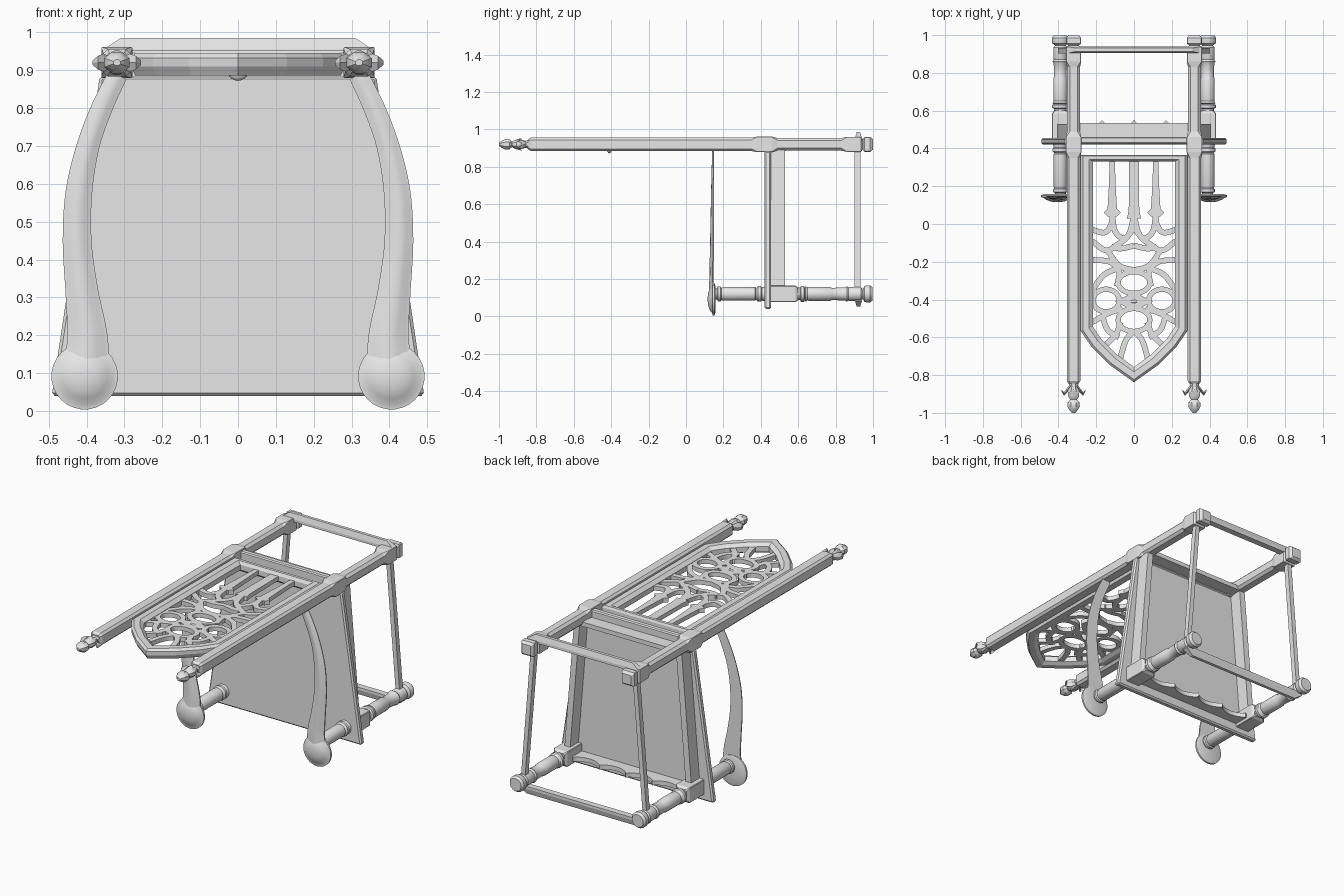
import bpy, bmesh, math
from mathutils import Vector

cube = bpy.data.objects.get("Cube")
if cube:
    bpy.data.objects.remove(cube, do_unlink=True)

gray = bpy.data.materials.new("plain_gray")
gray.use_nodes = True
gray.diffuse_color = (0.8, 0.8, 0.8, 1)
gray.node_tree.nodes["Principled BSDF"].inputs["Base Color"].default_value = (0.8, 0.8, 0.8, 1)


def finish(name, bm, smooth=False):
    bmesh.ops.recalc_face_normals(bm, faces=bm.faces[:])
    me = bpy.data.meshes.new(name)
    bm.to_mesh(me)
    bm.free()
    me.materials.append(gray)
    ob = bpy.data.objects.new(name, me)
    bpy.context.collection.objects.link(ob)
    if smooth:
        bpy.ops.object.select_all(action='DESELECT')
        ob.select_set(True)
        bpy.context.view_layer.objects.active = ob
        bpy.ops.object.shade_smooth_by_angle(angle=math.radians(35))
    return ob


def loft(bm, rings, closed=False, caps=True):
    """Skin a list of equal-length point loops."""
    vs = [[bm.verts.new(p) for p in r] for r in rings]
    n = len(vs[0])
    pairs = list(zip(vs, vs[1:])) + ([(vs[-1], vs[0])] if closed else [])
    for a, b in pairs:
        for i in range(n):
            j = (i + 1) % n
            bm.faces.new((a[i], a[j], b[j], b[i]))
    if caps and not closed:
        bm.faces.new(vs[0])
        bm.faces.new(vs[-1])


def lathe(name, x, z, profile, n=16, zs=1.0):
    """Turned part whose axis runs along y."""
    bm = bmesh.new()
    angles = [2 * math.pi * (i + 0.5) / n for i in range(n)]
    loft(bm, [[(x + r * math.cos(a), y, z + zs * r * math.sin(a)) for a in angles]
              for y, r in profile])
    return finish(name, bm, True)


def chamfered(name, x, z, sections):
    """Square bar along y; each section is (y, half width, chamfer)."""
    bm = bmesh.new()
    rings = []
    for y, h, c in sections:
        k = h - c
        oct8 = [(h, -k), (h, k), (k, h), (-k, h), (-h, k), (-h, -k), (-k, -h), (k, -h)]
        rings.append([(x + u, y, z + v) for u, v in oct8])
    loft(bm, rings)
    return finish(name, bm)


def prism(name, outline, lo, hi, axis, bevel=0):
    """Extrude an outline along y (outline is x,z) or along z (outline is x,y)."""
    bm = bmesh.new()
    put = (lambda u, v, t: (u, t, v)) if axis == 'y' else (lambda u, v, t: (u, v, t))
    loft(bm, [[put(u, v, t) for u, v in outline] for t in (lo, hi)])
    ob = finish(name, bm)
    if bevel:
        m = ob.modifiers.new("edge", 'BEVEL')
        m.width = bevel
        m.segments = 1
    return ob


def smooth_path(pts, steps=5):
    """Catmull-Rom points through the given tuples."""
    p = [Vector(q) for q in pts]
    p = [2 * p[0] - p[1]] + p + [2 * p[-1] - p[-2]]
    out = []
    for i in range(1, len(p) - 2):
        a, b, c, d = p[i - 1:i + 3]
        for k in range(steps):
            t = k / steps
            out.append(0.5 * (2 * b + (c - a) * t + (2 * a - 5 * b + 4 * c - d) * t * t
                              + (3 * b - a - 3 * c + d) * t ** 3))
    return out + [p[-2]]


def ribbon(bm, pts, widths, lo, hi, closed=False):
    """Flat strip in the xy plane, from z lo to z hi."""
    rings = []
    n = len(pts)
    for i, p in enumerate(pts):
        a = pts[i - 1] if i or closed else p
        b = pts[(i + 1) % n] if i < n - 1 or closed else p
        d = (b - a).normalized()
        s = Vector((-d.y, d.x)) * widths[i] / 2
        l, r = p + s, p - s
        rings.append([(*l, lo), (*r, lo), (*r, hi), (*l, hi)])
    loft(bm, rings, closed)


def side_beam(name, s, half, y0, y1, z0=0.12, z1=0.9):
    """Straight bar following the taper from front leg to back post."""
    x0, x1 = 0.39, 0.325
    prism(name, [(s * (x0 - half), z0), (s * (x0 + half), z0),
                 (s * (x1 + half), z1), (s * (x1 - half), z1)], y0, y1, 'y')


BACK_Z, FRONT_Z = 0.92, 0.12
for s, side in ((1, "left"), (-1, "right")):
    # back posts with square blocks and feet
    px, fx = s * 0.32, s * 0.39
    chamfered("back_post_" + side, px, BACK_Z, [
        (-0.845, 0.026, 0.006), (-0.83, 0.036, 0.012), (0.35, 0.036, 0.012),
        (0.38, 0.041, 0.002), (0.46, 0.041, 0.002), (0.49, 0.034, 0.014),
        (0.83, 0.034, 0.014), (0.86, 0.04, 0.002), (0.935, 0.04, 0.002),
        (0.945, 0.028, 0.004), (0.955, 0.04, 0.004), (0.985, 0.04, 0.004), (1.0, 0.028, 0.004)])
    # carved finials: turned core plus spreading leaves
    lathe("finial_core_" + side, px, BACK_Z, [
        (-0.84, 0.03), (-0.86, 0.024), (-0.885, 0.034), (-0.915, 0.03), (-0.93, 0.019),
        (-0.945, 0.034), (-0.965, 0.036), (-0.985, 0.024), (-1.0, 0.01)], 8, 0.85)
    bm = bmesh.new()
    for k in range(4):
        a = k * math.pi / 2
        reach = 1.0 if k % 2 == 0 else 0.5
        rings = []
        for y, r, w, t in ((-0.855, 0.015, 0.014, 0.012), (-0.88, 0.034, 0.024, 0.012),
                           (-0.9, 0.05, 0.018, 0.01), (-0.88, 0.064, 0.006, 0.004)):
            rings.append([(px + r * reach * math.cos(a) - u * math.sin(a), y + v,
                           BACK_Z + r * reach * math.sin(a) + u * math.cos(a))
                          for u, v in ((w, 0), (0, t), (-w, 0), (0, -t))])
        loft(bm, rings)
    finish("finial_leaves_" + side, bm)

    # turned front legs, their upper part carrying the arms
    lathe("arm_support_" + side, fx, FRONT_Z, [
        (0.145, 0.03), (0.165, 0.03), (0.17, 0.04), (0.185, 0.04), (0.19, 0.033), (0.2, 0.037),
        (0.37, 0.037), (0.375, 0.032), (0.385, 0.042), (0.4, 0.042), (0.405, 0.036), (0.43, 0.042)])
    chamfered("front_leg_block_" + side, fx, FRONT_Z,
              [(0.45, 0.044, 0.003), (0.585, 0.044, 0.003), (0.6, 0.034, 0.008)])
    lathe("front_leg_" + side, fx, FRONT_Z, [
        (0.59, 0.034), (0.61, 0.034), (0.615, 0.044), (0.63, 0.044), (0.635, 0.036),
        (0.64, 0.042), (0.65, 0.036), (0.66, 0.038), (0.77, 0.038), (0.78, 0.033),
        (0.85, 0.036), (0.86, 0.042), (0.87, 0.036), (0.875, 0.038), (0.935, 0.038),
        (0.945, 0.028), (0.955, 0.043), (0.965, 0.046), (0.985, 0.046), (0.998, 0.036)])

    # sweeping arms (x, z, half width) ending in domed scroll discs
    bm = bmesh.new()
    path = smooth_path([(0.318, 0.888, 0.026), (0.36, 0.8, 0.028), (0.396, 0.7, 0.03),
                        (0.42, 0.58, 0.035), (0.425, 0.45, 0.038), (0.413, 0.32, 0.043),
                        (0.398, 0.2, 0.053), (0.4, 0.11, 0.06)])
    rings = []
    for i, p in enumerate(path):
        a, b = path[max(i - 1, 0)], path[min(i + 1, len(path) - 1)]
        d = Vector((b.x - a.x, b.y - a.y)).normalized()
        depth = 0.01 + 0.018 * i / (len(path) - 1)
        rings.append([(s * (p.x - d.y * p.z * u), 0.15 - depth * v, p.y + d.x * p.z * u)
                      for u, v in ((-1, 0), (-1, 0.3), (-0.8, 0.4), (-0.45, 0.85), (0, 1),
                                   (0.45, 0.85), (0.8, 0.4), (1, 0.3), (1, 0))])
    loft(bm, rings)
    finish("arm_" + side, bm, True)
    lathe("arm_scroll_" + side, s * 0.405, 0.092, [
        (0.158, 0.07), (0.152, 0.088), (0.142, 0.088), (0.14, 0.076),
        (0.128, 0.06), (0.119, 0.035), (0.116, 0.012)], 28)

    # side rails and stretchers
    side_beam("side_apron_" + side, s, 0.018, 0.45, 0.53)
    side_beam("side_stretcher_" + side, s, 0.013, 0.902, 0.932)

# seat board and rails
prism("seat", [(-0.492, 0.04), (0.492, 0.04), (0.365, 0.885), (-0.365, 0.885)],
      0.42, 0.455, 'y', 0.008)
prism("seat_back_rail", [(-0.29, 0.875), (0.29, 0.875), (0.29, 0.952), (-0.29, 0.952)],
      0.425, 0.46, 'y', 0.006)
prism("rear_apron", [(-0.3, 0.885), (0.3, 0.885), (0.3, 0.91), (-0.3, 0.91)], 0.45, 0.535, 'y')

# front apron with a scalloped edge
edge = []
for i in range(65):
    x = -0.36 + 0.72 * i / 64
    edge.append((x, 0.553 - 0.04 * abs(math.sin(math.pi * x / 0.17)) ** 0.6))
prism("front_apron", [(0.36, 0.45), (-0.36, 0.45)] + edge, 0.095, 0.12, 'z')

# front and rear stretchers with chamfered ends
for name, reach, z0, z1 in (("rear_stretcher", 0.355, 0.955, 0.985),
                            ("front_stretcher", 0.41, 0.082, 0.052)):
    bm = bmesh.new()
    loft(bm, [[(u * (reach - c), 0.922 + v * h, z) for u, v in ((-1, -1), (1, -1), (1, 1), (-1, 1))]
              for z, c, h in ((z0 - (z1 - z0) * 0.5, 0, 0.018), (z0, 0, 0.018), (z1, 0.045, 0.009))])
    finish(name, bm)

# pointed back frame: moulded profile swept round the outline
half = [(0.283, 0.365), (0.283, -0.565), (0.225, -0.65), (0.13, -0.745)]
outline = [Vector(p) for p in half + [(0, -0.838)]] + [Vector((-x, y)) for x, y in reversed(half)]
rings = []
for i, p in enumerate(outline):
    a = (p - outline[i - 1]).normalized()
    b = (outline[(i + 1) % len(outline)] - p).normalized()
    na, nb = Vector((a.y, -a.x)), Vector((b.y, -b.x))
    m = (na + nb) / (1 + na.dot(nb))
    if p.y > 0:
        m.y *= 0.5
    rings.append([(*(p + m * o), z) for o, z in (
        (0, 0.91), (0, 0.932), (0.012, 0.945), (0.045, 0.945), (0.066, 0.928),
        (0.066, 0.898), (0.045, 0.886), (0.012, 0.886))])
bm = bmesh.new()
loft(bm, rings, closed=True)
finish("back_frame", bm)

# pierced tracery: mullions, mirrored ribs and oval rings
LO, HI = 0.901, 0.926
bm = bmesh.new()
V = Vector
ribbon(bm, [V((0, 0.35)), V((0, 0.07)), V((0, 0.03))], [0.05, 0.056, 0.075], LO, HI)
ribs = [
    [(0.115, 0.06), (0.12, 0.0), (0.155, -0.045), (0.222, -0.03)],
    [(0.115, 0.05), (0.1, -0.04), (0.05, -0.075), (0, -0.02)],
    [(0, 0.04), (0.03, -0.06), (0.09, -0.11), (0.15, -0.14), (0.222, -0.09)],
    [(0, -0.115), (0.07, -0.13), (0.12, -0.12)],
    [(0.222, -0.19), (0.13, -0.2), (0.08, -0.25), (0.09, -0.33)],
    [(0, -0.245), (0.08, -0.22), (0.14, -0.14)],
    [(0.1, -0.24), (0.16, -0.27), (0.222, -0.35)],
    [(0.06, -0.45), (0.13, -0.47), (0.222, -0.52)],
    [(0.07, -0.52), (0.1, -0.59), (0.18, -0.665)],
    [(0.17, -0.48), (0.14, -0.56), (0.08, -0.6)],
    [(0, -0.565), (0.045, -0.62), (0.08, -0.74)],
]
for s in (1, -1):
    ribbon(bm, [V((s * 0.115, y)) for y in (0.35, 0.2, 0.08, 0.06, 0.04)],
           [0.026, 0.036, 0.05, 0.09, 0.05], LO, HI)
    for rib in ribs:
        path = smooth_path([(s * x, y) for x, y in rib])
        ribbon(bm, path, [0.03] * len(path), LO, HI)
for cx, cy, rx, ry in ((0, -0.31, 0.084, 0.057), (0, -0.508, 0.084, 0.061),
                       (0.148, -0.405, 0.07, 0.06), (-0.148, -0.405, 0.07, 0.06)):
    ring = [V((cx + rx * math.cos(i * math.pi / 12), cy + ry * math.sin(i * math.pi / 12)))
            for i in range(24)]
    ribbon(bm, ring, [0.028] * 24, LO, HI, closed=True)
# solid diamond where the rings meet
loft(bm, [[(x, y, z) for x, y in ((0.1, -0.41), (0, -0.36), (-0.1, -0.41), (0, -0.46))]
          for z in (LO, HI)])
finish("back_tracery", bm)

# small carved boss on the sitter's side
bm = bmesh.new()
bmesh.ops.create_uvsphere(bm, u_segments=12, v_segments=8, radius=0.03)
for v in bm.verts:
    v.co = Vector((v.co.x, v.co.y * 0.5 - 0.41, v.co.z + 0.902))
finish("back_boss", bm, True)
